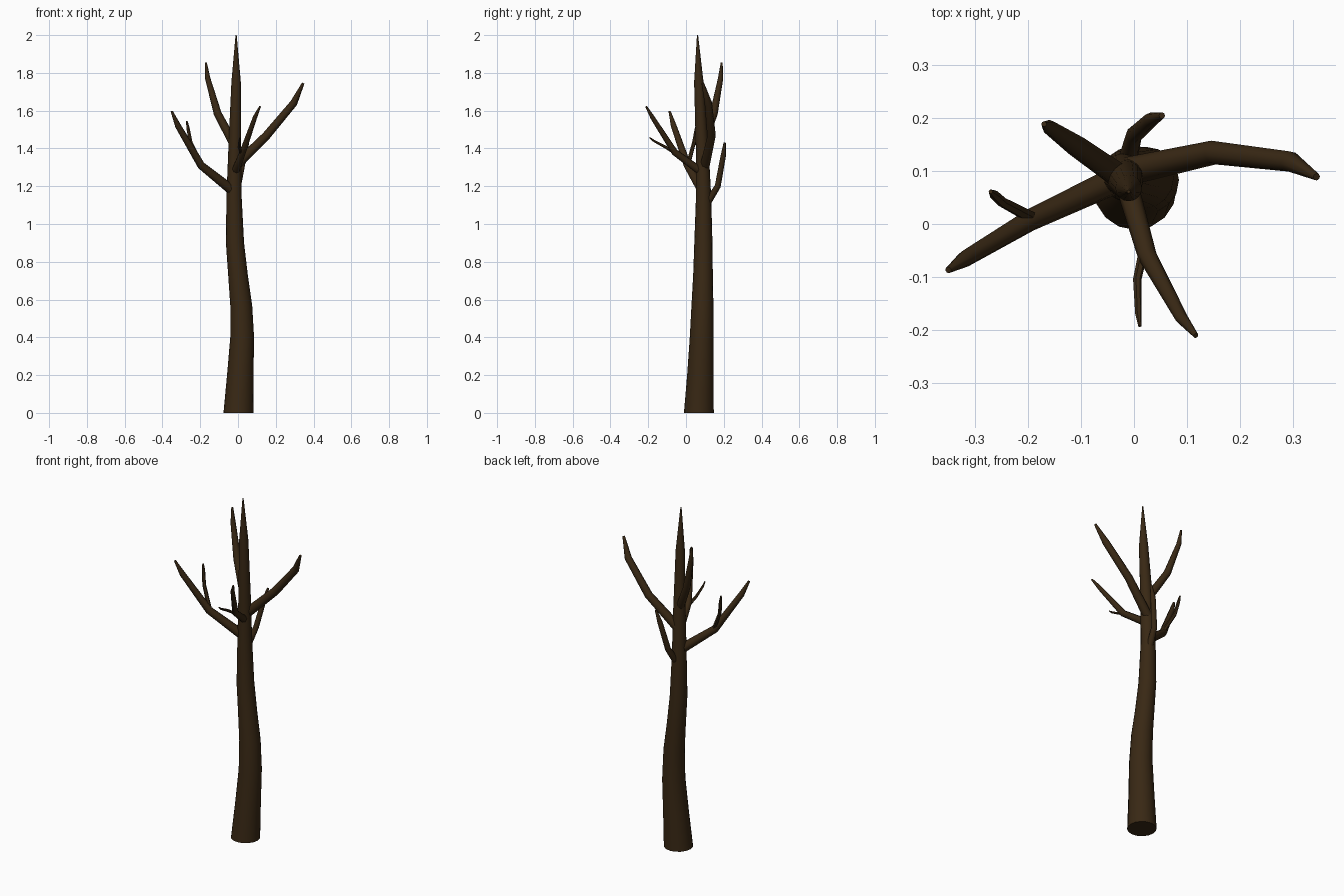
import bpy, bmesh, math
from mathutils import Vector

if "Cube" in bpy.data.objects:
    bpy.data.objects.remove(bpy.data.objects["Cube"])

bark = bpy.data.materials.new("dark brown bark")
bark.diffuse_color = (0.04, 0.021, 0.007, 1)
bark.use_nodes = True
bark.node_tree.nodes["Principled BSDF"].inputs["Base Color"].default_value = bark.diffuse_color


def tube(name, pts, sides, level=False):
    """Tapered tube through (x, y, z, radius) points; level keeps rings horizontal."""
    P = [Vector(p[:3]) for p in pts]
    bm = bmesh.new()
    rings = []
    u = Vector((1, 0, 0)) if level else None
    for i, p in enumerate(P):
        a, b = P[max(i - 1, 0)], P[min(i + 1, len(P) - 1)]
        t = Vector((0, 0, 1))
        if not level:
            t = Vector()
            if i > 0:
                t += (p - a).normalized()
            if i < len(P) - 1:
                t += (b - p).normalized()
            t.normalize()
        if u is None:
            u = t.orthogonal()
        u = (u - t * u.dot(t)).normalized()
        v = t.cross(u)
        ring = []
        for k in range(sides):
            ang = 2 * math.pi * k / sides
            ring.append(bm.verts.new(p + (u * math.cos(ang) + v * math.sin(ang)) * pts[i][3]))
        rings.append(ring)
    for r, s in zip(rings, rings[1:]):
        for k in range(sides):
            j = (k + 1) % sides
            bm.faces.new((r[k], r[j], s[j], s[k]))
    bm.faces.new(rings[0][::-1])
    bm.faces.new(rings[-1])
    me = bpy.data.meshes.new(name)
    bm.to_mesh(me)
    bm.free()
    ob = bpy.data.objects.new(name, me)
    bpy.context.collection.objects.link(ob)
    me.materials.append(bark)
    bpy.ops.object.select_all(action='DESELECT')
    ob.select_set(True)
    bpy.context.view_layer.objects.active = ob
    bpy.ops.object.shade_smooth_by_angle(angle=math.radians(50))
    return ob


# Gently swaying trunk that tapers to a point
tube("trunk", [
    (.002, .068, 0, .079), (.012, .076, .2, .070), (.022, .083, .4, .063),
    (.017, .087, .57, .058), (0, .090, .73, .052), (-.016, .092, .9, .048),
    (-.021, .093, 1.15, .040), (-.017, .086, 1.4, .034),
    (-.010, .068, 1.75, .025), (-.010, .061, 2.0, .003)], 16, level=True)

# Main branches
tube("left_branch", [
    (-.02, .09, 1.17, .027), (-.195, .008, 1.31, .021),
    (-.318, -.065, 1.52, .016), (-.351, -.087, 1.597, .006)], 8)
tube("right_branch", [
    (-.01, .10, 1.31, .027), (.15, .135, 1.467, .023),
    (.295, .118, 1.64, .020), (.345, .089, 1.745, .007)], 8)
tube("upper_back_branch", [
    (-.02, .085, 1.42, .024), (-.108, .147, 1.585, .021),
    (-.16, .183, 1.77, .014), (-.17, .189, 1.855, .005)], 8)
tube("front_branch", [
    (-.018, .09, 1.27, .022), (.025, -.06, 1.38, .018),
    (.09, -.178, 1.565, .012), (.117, -.211, 1.622, .005)], 8)
tube("back_branch", [
    (-.018, .10, 1.09, .020), (.0, .168, 1.20, .016),
    (.032, .197, 1.36, .014), (.053, .205, 1.43, .006)], 8)

# Small twigs
tube("left_twig", [
    (-.19, .01, 1.31, .012), (-.25, .042, 1.43, .010),
    (-.265, .056, 1.51, .009), (-.271, .061, 1.545, .004)], 6)
tube("front_twig", [
    (.018, -.05, 1.37, .009), (.006, -.105, 1.405, .008),
    (.008, -.17, 1.44, .006), (.011, -.193, 1.458, .003)], 6)
